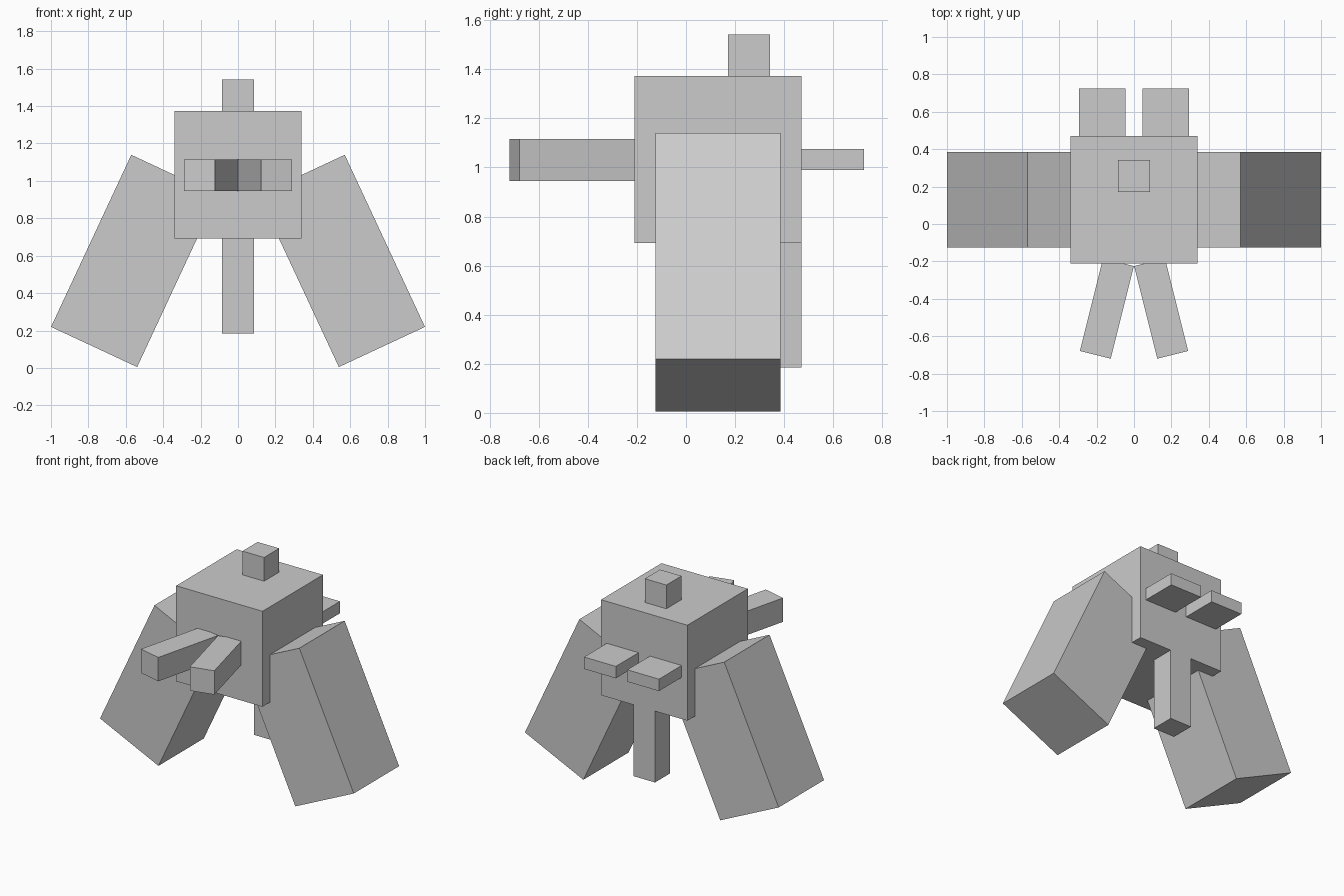
import bpy
from math import radians
from mathutils import Vector

cube = bpy.data.objects.get("Cube")
if cube:
    bpy.data.objects.remove(cube, do_unlink=True)

# Single plain grey
GREY = (0.6, 0.6, 0.6, 1)
grey = bpy.data.materials.new("plain_grey")
grey.use_nodes = True
grey.diffuse_color = GREY
grey.node_tree.nodes["Principled BSDF"].inputs["Base Color"].default_value = GREY


def box(name, size, centre, rotation=(0, 0, 0)):
    """Add a flat-shaded box with applied size."""
    bpy.ops.mesh.primitive_cube_add(size=1, location=centre, rotation=rotation)
    ob = bpy.context.object
    ob.name = ob.data.name = name
    for v in ob.data.vertices:
        v.co *= Vector(size)
    ob.data.materials.append(grey)
    return ob


UNIT = 0.17          # base module of the blocks
MID_Y = 0.13         # depth centre of the body

# Body, top knob and rear post
box("body", (4 * UNIT, 4 * UNIT, 4 * UNIT), (0, MID_Y, 1.033))
box("top_knob", (UNIT, UNIT, UNIT), (0, 0.257, 1.457))
box("rear_post", (UNIT, UNIT, 0.52), (0, 0.385, 0.445))

# Mirrored pairs
for side, s in (("left", 1), ("right", -1)):
    # Splayed side leg
    box(side + "_leg", (0.508, 3 * UNIT, 1.015), (s * 0.555, MID_Y, 0.572),
        (0, radians(-25 * s), 0))
    # Front arm turned outward
    box(side + "_front_arm", (UNIT, 0.51, UNIT), (s * 0.145, -0.452, 1.03),
        (0, 0, radians(14 * s)))
    # Flat rear plate
    box(side + "_rear_plate", (0.25, 0.265, UNIT / 2), (s * 0.17, 0.593, 1.032))
